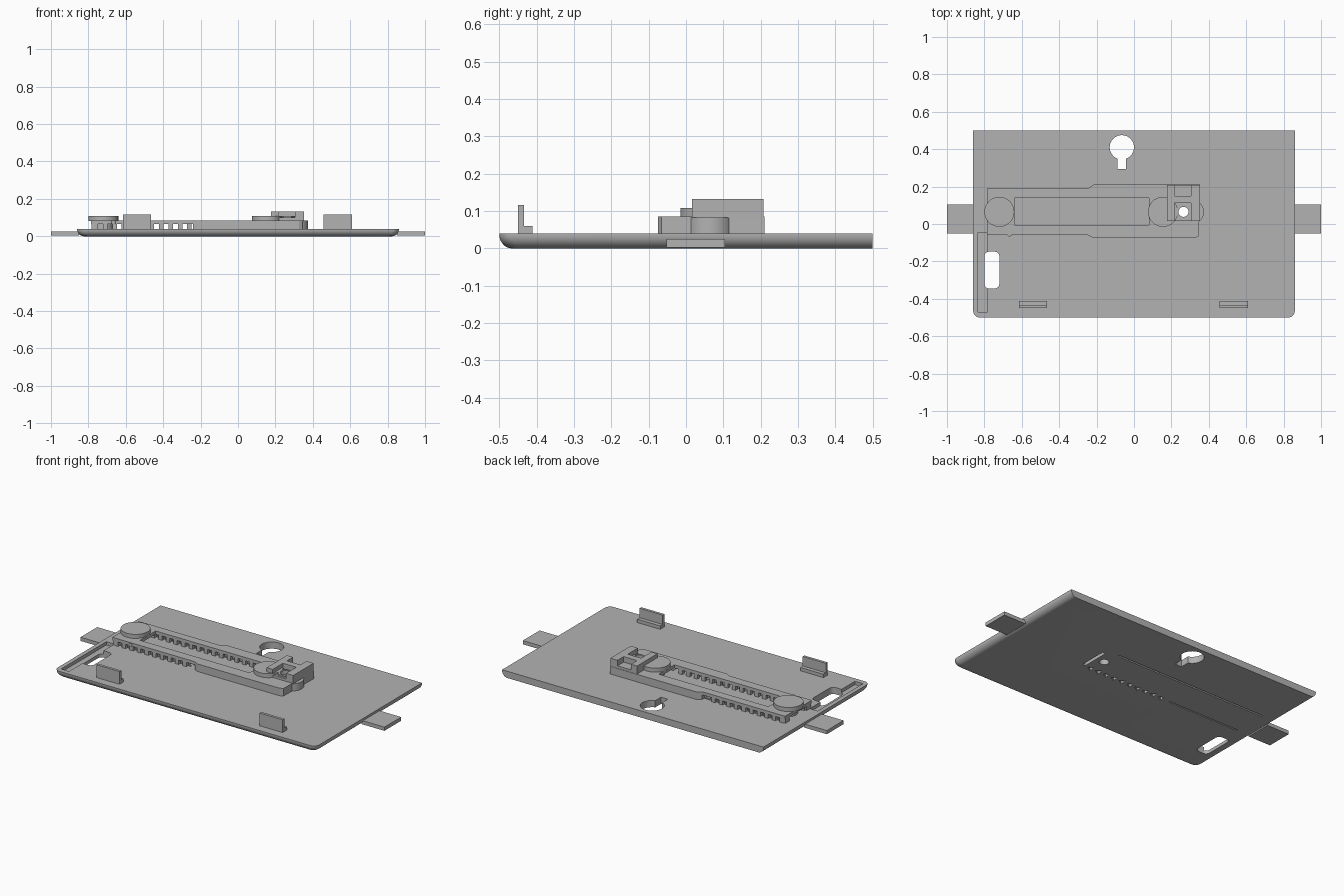
import bpy, bmesh, math

if "Cube" in bpy.data.objects:
    bpy.data.objects.remove(bpy.data.objects["Cube"], do_unlink=True)

grey = bpy.data.materials.new("plain_grey")
grey.use_nodes = True
grey.diffuse_color = (0.45, 0.45, 0.45, 1)
grey.node_tree.nodes["Principled BSDF"].inputs["Base Color"].default_value = (0.45, 0.45, 0.45, 1)


def loft(name, rings):
    """Closed solid through matching rings of points."""
    bm = bmesh.new()
    loops = [[bm.verts.new(p) for p in ring] for ring in rings]
    n = len(loops[0])
    for a, b in zip(loops, loops[1:]):
        for i in range(n):
            j = (i + 1) % n
            bm.faces.new((a[i], a[j], b[j], b[i]))
    bm.faces.new(loops[0][::-1])
    bm.faces.new(loops[-1])
    bmesh.ops.recalc_face_normals(bm, faces=bm.faces)
    mesh = bpy.data.meshes.new(name)
    bm.to_mesh(mesh)
    bm.free()
    mesh.materials.append(grey)
    ob = bpy.data.objects.new(name, mesh)
    bpy.context.collection.objects.link(ob)
    return ob


def prism(name, outline, z0, z1):
    return loft(name, [[(x, y, z) for x, y in outline] for z in (z0, z1)])


def box(name, x0, x1, y0, y1, z0, z1):
    return prism(name, [(x0, y0), (x1, y0), (x1, y1), (x0, y1)], z0, z1)


def circle(cx, cy, r, n=40):
    return [(cx + r * math.cos(math.tau * i / n), cy + r * math.sin(math.tau * i / n)) for i in range(n)]


def rounded(x0, x1, y0, y1, r, corners=(1, 1, 1, 1)):
    """Rectangle outline; corners run anticlockwise from front -x."""
    pts = []
    spots = [(x0, y0, 1, 1), (x1, y0, -1, 1), (x1, y1, -1, -1), (x0, y1, 1, -1)]
    for k, (x, y, sx, sy) in enumerate(spots):
        if not corners[k]:
            pts.append((x, y))
            continue
        for i in range(7):
            a = math.pi * (1 + k / 2 + i / 12)
            pts.append((x + sx * r + r * math.cos(a), y + sy * r + r * math.sin(a)))
    return pts


def cut(ob, *cutters):
    for c in cutters:
        mod = ob.modifiers.new("cut", "BOOLEAN")
        mod.operation, mod.solver, mod.object = "DIFFERENCE", "EXACT", c
        bpy.context.view_layer.objects.active = ob
        bpy.ops.object.modifier_apply(modifier=mod.name)
        bpy.data.objects.remove(c, do_unlink=True)


def smooth(ob):
    bpy.ops.object.select_all(action="DESELECT")
    ob.select_set(True)
    bpy.context.view_layer.objects.active = ob
    bpy.ops.object.shade_smooth_by_angle(angle=math.radians(30))


TOP = 0.04      # plate surface
RAIL = 0.066    # underside of the frame rail
DECK = 0.085    # top of the frame

# Base plate with three rounded lower edges
rings = []
for i in range(9):
    a = math.pi / 2 * i / 8
    inset = 0.035 * (1 - math.sin(a))
    z = 0.037 * (1 - math.cos(a))
    rings.append([(x, y, z) for x, y in rounded(-0.86 + inset, 0.86 - inset, -0.5 + inset, 0.5, 0.035, (1, 1, 0, 0))])
rings.append([(x, y, TOP) for x, y, z in rings[-1]])
plate = loft("base_plate", rings)

# Keyhole, side slot, shallow groove and openings below the frame
cut(plate,
    prism("keyhole_cut", circle(-0.065, 0.41, 0.065), -1, 1),
    box("keyhole_stem_cut", -0.087, -0.042, 0.295, 0.38, -1, 1),
    prism("slot_cut", rounded(-0.80, -0.72, -0.345, -0.148, 0.025), -1, 1),
    box("groove_cut", -0.835, -0.782, -0.47, -0.045, 0.02, 1),
    prism("screw_cut", circle(0.265, 0.065, 0.027, 20), -1, 1),
    box("rear_slit_cut", -0.76, 0.25, 0.162, 0.172, -1, 1),
    box("front_slit_cut", -0.76, -0.28, -0.042, -0.034, -1, 1),
    box("end_slit_cut", 0.318, 0.338, -0.03, 0.14, -1, 1))
for i in range(10):
    cut(plate, prism("tooth_cut", circle(-0.22 + i * 0.055, -0.036, 0.022, 3), -1, 1))
smooth(plate)

# Side tabs
for side, x0, x1 in (("right", -1, -0.85), ("left", 0.85, 1)):
    box(side + "_tab", x0, x1, -0.052, 0.105, 0.003, 0.025)

# Front clips
for side, x in (("right", -0.54), ("left", 0.533)):
    box(side + "_clip", x - 0.076, x + 0.076, -0.45, -0.434, 0.035, 0.116)
    box(side + "_clip_foot", x - 0.076, x + 0.076, -0.434, -0.411, 0.035, 0.06)


# Long frame: a stepped rail held up by small posts
def frame_outline(d):
    half = [(-0.785 + d, -0.06 + d), (-0.245 + d, -0.06 + d), (-0.215 + d, -0.075 + d),
            (0.325 - d, -0.075 + d), (0.345 - d, -0.065 + d)]
    back = [(0.352 - d, 0.21 - d), (-0.215 + d, 0.21 - d), (-0.245 + d, 0.19 - d), (-0.785 + d, 0.19 - d)]
    return half + back


screw_hole = circle(0.265, 0.065, 0.027, 20)
rail = prism("frame_rail", frame_outline(0), RAIL, DECK)
cut(rail, box("window_cut", -0.64, 0.08, -0.005, 0.14, -1, 1),
    prism("screw_cut", screw_hole, -1, 1))

skirt = prism("frame_skirt", frame_outline(0), TOP - 0.003, RAIL)
cut(skirt, prism("skirt_inner_cut", frame_outline(0.025), -1, 1),
    box("skirt_open_cut", -1, -0.24, -1, 1, -1, 1))

for row, y in (("front", -0.05), ("front_inner", -0.015), ("rear_inner", 0.15), ("rear", 0.178)):
    for i in range(17):
        x = -0.76 + i * 0.05
        if "inner" in row or x < -0.26:
            box(row + "_post", x - 0.012, x + 0.012, y - 0.01, y + 0.01, TOP - 0.003, RAIL + 0.002)
for y in (-0.055, 0.145):
    box("frame_corner_block", -0.783, -0.75, y, y + 0.04, TOP - 0.003, RAIL + 0.002)
smooth(prism("frame_side_bump", circle(-0.665, -0.055, 0.012, 16), RAIL, DECK - 0.002))

# Round caps at both ends of the window
for name, x in (("right", -0.72), ("left", 0.155)):
    smooth(prism(name + "_round_cap", circle(x, 0.065, 0.08, 48), DECK - 0.003, 0.109))
    smooth(prism(name + "_cap_stem", circle(x, 0.065, 0.05), TOP - 0.003, DECK))

# Rounded end boss, pierced for the screw
boss = prism("end_boss", circle(0.31, 0.065, 0.064), TOP - 0.003, DECK - 0.002)
cut(boss, prism("screw_cut", screw_hole, -1, 1))
smooth(boss)

# Screw block: two cheeks, a cross wall and a low pierced floor
floor = box("block_floor", 0.177, 0.352, 0.016, 0.208, DECK - 0.003, 0.10)
cut(floor, prism("screw_cut", screw_hole, -1, 1))
box("block_right_cheek", 0.177, 0.217, 0.016, 0.208, 0.098, 0.133)
box("block_left_cheek", 0.305, 0.352, 0.016, 0.208, 0.098, 0.133)
box("block_cross_wall", 0.216, 0.306, 0.112, 0.15, 0.098, 0.133)
nut = prism("hex_nut", circle(0.265, 0.065, 0.043, 6), 0.098, 0.108)
cut(nut, prism("screw_cut", screw_hole, -1, 1))
